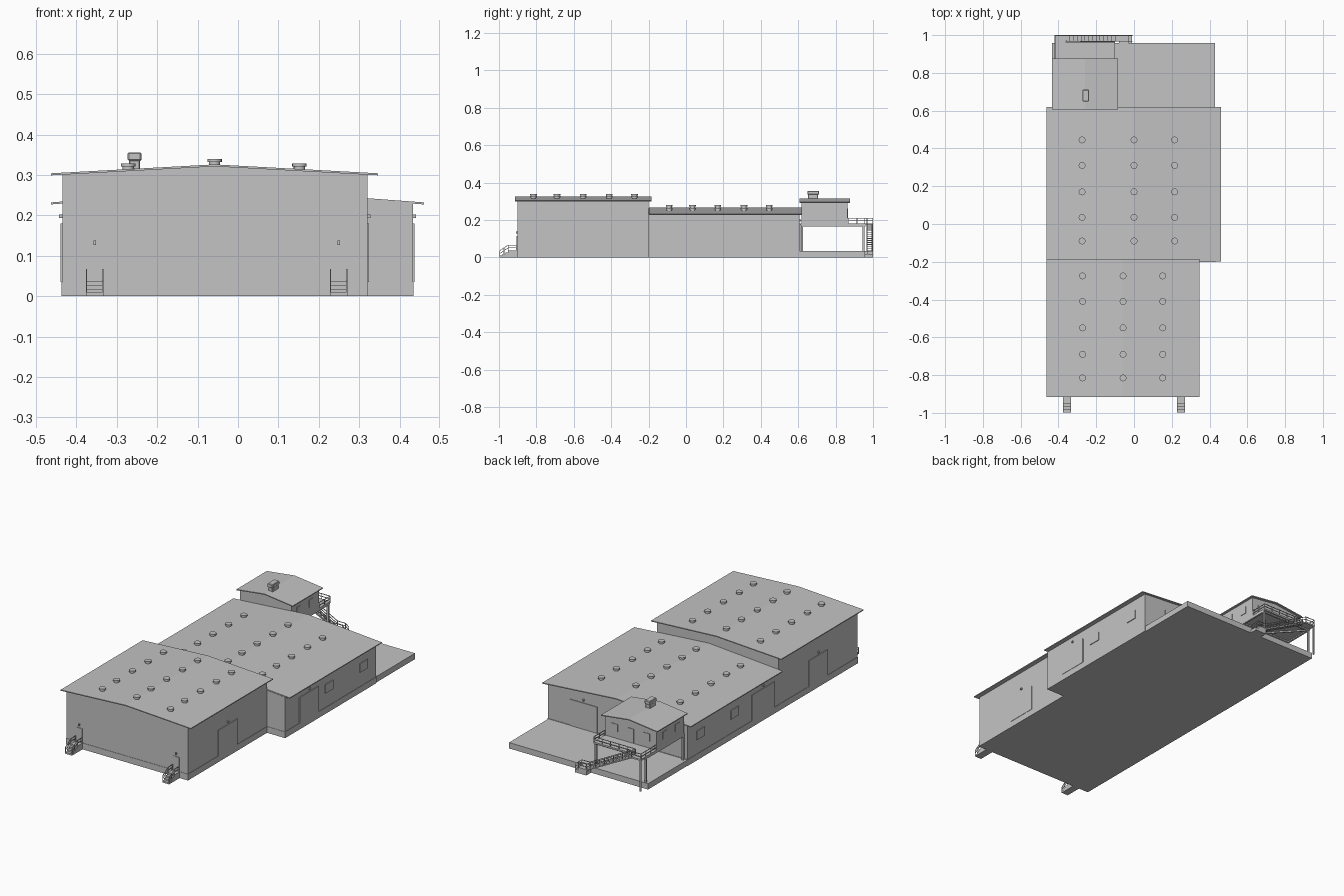
import bpy, bmesh
from mathutils import Vector, Matrix

cube = bpy.data.objects.get("Cube")
if cube:
    bpy.data.objects.remove(cube)

grey = bpy.data.materials.new("plain_grey")
grey.use_nodes = True
colour = (0.55, 0.55, 0.55, 1)
grey.diffuse_color = colour
grey.node_tree.nodes["Principled BSDF"].inputs["Base Color"].default_value = colour


def finish(name, bm):
    bmesh.ops.recalc_face_normals(bm, faces=bm.faces)
    mesh = bpy.data.meshes.new(name)
    bm.to_mesh(mesh)
    bm.free()
    mesh.materials.append(grey)
    ob = bpy.data.objects.new(name, mesh)
    bpy.context.collection.objects.link(ob)
    return ob


def add_box(bm, x, y, z):
    size = [b - a for a, b in (x, y, z)]
    mid = [(a + b) / 2 for a, b in (x, y, z)]
    bmesh.ops.create_cube(bm, size=1, matrix=Matrix.Translation(mid) @ Matrix.Diagonal((*size, 1)))


def add_bar(bm, a, b, w=0.005):
    a, b = Vector(a), Vector(b)
    d = b - a
    turn = d.to_track_quat('Z', 'Y').to_matrix().to_4x4()
    bmesh.ops.create_cube(bm, size=1, matrix=Matrix.Translation((a + b) / 2) @ turn
                          @ Matrix.Diagonal((w, w, d.length, 1)))


def boxes(name, *items):
    bm = bmesh.new()
    for item in items:
        add_box(bm, *item)
    return finish(name, bm)


def prism(name, profile, y):
    """Extrude an x-z profile along y."""
    bm = bmesh.new()
    face = bm.faces.new([bm.verts.new((px, y[0], pz)) for px, pz in profile])
    ext = bmesh.ops.extrude_face_region(bm, geom=[face])
    moved = [v for v in ext["geom"] if isinstance(v, bmesh.types.BMVert)]
    bmesh.ops.translate(bm, verts=moved, vec=(0, y[1] - y[0], 0))
    return finish(name, bm)


def gabled(name, wall_x, wall_y, base, roof_x, roof_y, eave, ridge_x, ridge, t=0.005):
    """Walls with a gable and a thin overhanging roof slab."""
    def height(x):
        edge = roof_x[0] if x < ridge_x else roof_x[1]
        return ridge + (eave - ridge) * (x - ridge_x) / (edge - ridge_x)
    (x0, x1), (r0, r1) = wall_x, roof_x
    prism(name + "_walls", [(x0, base), (x1, base), (x1, height(x1) - t),
                            (ridge_x, ridge - t), (x0, height(x0) - t)], wall_y)
    prism(name + "_roof", [(r0, eave - t), (ridge_x, ridge - t), (r1, eave - t),
                           (r1, eave), (ridge_x, ridge), (r0, eave)], roof_y)
    return height


def vents(name, xs, ys, height):
    bm = bmesh.new()
    for x in xs:
        for y in ys:
            for r, low, high in ((0.014, -0.004, 0.008), (0.018, 0.006, 0.014)):
                bmesh.ops.create_cone(bm, cap_ends=True, segments=16, radius1=r, radius2=r,
                                      depth=high - low,
                                      matrix=Matrix.Translation((x, y, height(x) + (low + high) / 2)))
    ob = finish(name, bm)
    bpy.context.view_layer.objects.active = ob
    ob.select_set(True)
    bpy.ops.object.shade_smooth_by_angle()
    ob.select_set(False)


# Two halls, their plinths and the rear yard slab
front_height = gabled("front_hall", (-0.435, 0.32), (-0.902, -0.2), 0.03,
                      (-0.463, 0.347), (-0.915, -0.185), 0.304, -0.058, 0.326)
rear_height = gabled("rear_hall", (-0.435, 0.433), (-0.2, 0.607), 0.03,
                     (-0.463, 0.46), (-0.198, 0.62), 0.232, 0, 0.266)
boxes("front_plinth", ((-0.437, 0.322), (-0.904, -0.2), (0, 0.035)))
boxes("rear_plinth", ((-0.437, 0.435), (-0.202, 0.609), (0, 0.035)))
boxes("yard_slab", ((-0.435, 0.43), (0.605, 0.958), (0, 0.033)))

vents("front_roof_vents", (-0.272, -0.058, 0.152), (-0.815, -0.69, -0.55, -0.41, -0.275), front_height)
vents("rear_roof_vents", (-0.275, 0, 0.215), (-0.09, 0.035, 0.17, 0.31, 0.445), rear_height)

# Loading doors, windows and lamps on the long sides
for side, x, spans in (("left_front", 0.32, [(-0.635, -0.465)]), ("left_rear", 0.433, [(-0.075, 0.095)]),
                       ("right", -0.435, [(-0.635, -0.465), (-0.16, 0.04)])):
    for lo, hi in spans:
        mid = (lo + hi) / 2
        boxes(side + "_loading_door", ((x - 0.004, x + 0.004), (lo, hi), (0.035, 0.18)))
        boxes(side + "_lamp", ((x - 0.008, x + 0.008), (mid - 0.005, mid + 0.005), (0.193, 0.202)))
for side, x in (("left", 0.433), ("right", -0.435)):
    for lo, hi in ((0.155, 0.225), (0.46, 0.53)):
        boxes(side + "_window", ((x - 0.004, x + 0.004), (lo, hi), (0.115, 0.165)))
boxes("back_loading_door", ((0.125, 0.295), (0.603, 0.611), (0.033, 0.18)))
boxes("back_lamp", ((0.205, 0.215), (0.6, 0.616), (0.193, 0.202)))

# Front entrances: door, lamp, steps and handrails
for x in (-0.355, 0.249):
    boxes("entrance_door", ((x - 0.018, x + 0.018), (-0.905, -0.899), (0.035, 0.115)))
    boxes("entrance_lamp", ((x - 0.003, x + 0.003), (-0.91, -0.9), (0.127, 0.138)))
    bm = bmesh.new()
    for i in range(4):
        add_box(bm, (x - 0.021, x + 0.021), (-0.998 + i * 0.016, -0.902), (i * 0.009, (i + 1) * 0.009))
    for sx in (x - 0.02, x + 0.02):
        for drop in (0, 0.015):
            add_bar(bm, (sx, -0.996, 0.036 - drop), (sx, -0.95, 0.066 - drop), 0.003)
            add_bar(bm, (sx, -0.95, 0.066 - drop), (sx, -0.906, 0.066 - drop), 0.003)
        for y, z0, z1 in ((-0.996, 0, 0.036), (-0.973, 0.015, 0.051), (-0.95, 0.03, 0.066), (-0.908, 0.03, 0.066)):
            add_bar(bm, (sx, y, z0), (sx, y, z1), 0.003)
    finish("entrance_steps", bm)

# Raised cabin with windows, door and chimney
gabled("cabin", (-0.42, -0.1), (0.617, 0.863), 0.18, (-0.435, -0.085), (0.607, 0.877), 0.295, -0.26, 0.316)
for y in (0.68, 0.79):
    for x in (-0.42, -0.1):
        boxes("cabin_side_window", ((x - 0.003, x + 0.003), (y - 0.018, y + 0.018), (0.22, 0.262)))
for x in (-0.36, -0.16):
    boxes("cabin_back_window", ((x - 0.02, x + 0.02), (0.86, 0.866), (0.22, 0.262)))
boxes("cabin_back_door", ((-0.28, -0.24), (0.86, 0.866), (0.183, 0.262)))
chimney = boxes("chimney", ((-0.27, -0.242), (0.653, 0.707), (0.305, 0.34)),
                ((-0.273, -0.239), (0.649, 0.711), (0.335, 0.356)))
bevel = chimney.modifiers.new("soft_edges", 'BEVEL')
bevel.width = 0.003

# Deck, posts and bracing under the cabin
bm = bmesh.new()
add_box(bm, (-0.42, -0.1), (0.612, 0.965), (0.172, 0.181))
for x in (-0.415, -0.105):
    for y in (0.62, 0.95):
        add_box(bm, (x - 0.005, x + 0.005), (y - 0.005, y + 0.005), (0.03, 0.175))
    add_box(bm, (x - 0.005, x + 0.005), (0.615, 0.96), (0.165, 0.175))
for y in (0.62, 0.785, 0.95):
    add_box(bm, (-0.42, -0.1), (y - 0.005, y + 0.005), (0.165, 0.175))
add_bar(bm, (-0.415, 0.62, 0.168), (-0.105, 0.95, 0.168), 0.007)
add_bar(bm, (-0.105, 0.62, 0.168), (-0.415, 0.95, 0.168), 0.007)
finish("cabin_deck", bm)

# Outside stair: top landing, flight and foot landing
TOP, FOOT, COUNT = -0.36, -0.08, 14
bm = bmesh.new()
add_box(bm, (-0.42, TOP), (0.96, 1.0), (0.172, 0.181))
add_box(bm, (FOOT, -0.03), (0.958, 1.0), (0, 0.033))
add_box(bm, (-0.03, -0.01), (0.958, 1.0), (0, 0.017))
add_bar(bm, (-0.415, 0.996, 0), (-0.415, 0.996, 0.175), 0.007)
for i in range(COUNT):
    f = (i + 0.5) / COUNT
    x, z = TOP + (FOOT - TOP) * f, 0.178 - 0.145 * f
    add_box(bm, (x - 0.011, x + 0.011), (0.968, 0.998), (z - 0.002, z + 0.002))
for y in (0.968, 0.998):
    add_bar(bm, (TOP, y, 0.175), (FOOT, y, 0.03), 0.006)
finish("outside_stair", bm)

# Railings along the deck, landing and stair
bm = bmesh.new()


def railing(a, b, posts, h=0.03):
    a, b = Vector(a), Vector(b)
    for z in (h / 2, h):
        add_bar(bm, a + Vector((0, 0, z)), b + Vector((0, 0, z)), 0.003)
    for i in range(posts):
        p = a.lerp(b, i / (posts - 1))
        add_bar(bm, p, p + Vector((0, 0, h)), 0.003)


D = 0.18
railing((-0.418, 0.866, D), (-0.418, 0.998, D), 4)
railing((-0.418, 0.998, D), (TOP, 0.998, D), 2)
railing((TOP, 0.963, D), (-0.102, 0.963, D), 6)
railing((-0.102, 0.963, D), (-0.102, 0.866, D), 3)
for y in (0.968, 0.998):
    railing((TOP, y, D), (FOOT, y, 0.033), 6)
    railing((FOOT, y, 0.033), (-0.03, y, 0.033), 2)
    railing((-0.03, y, 0.033), (-0.01, y, 0.017), 2)
finish("deck_railings", bm)
